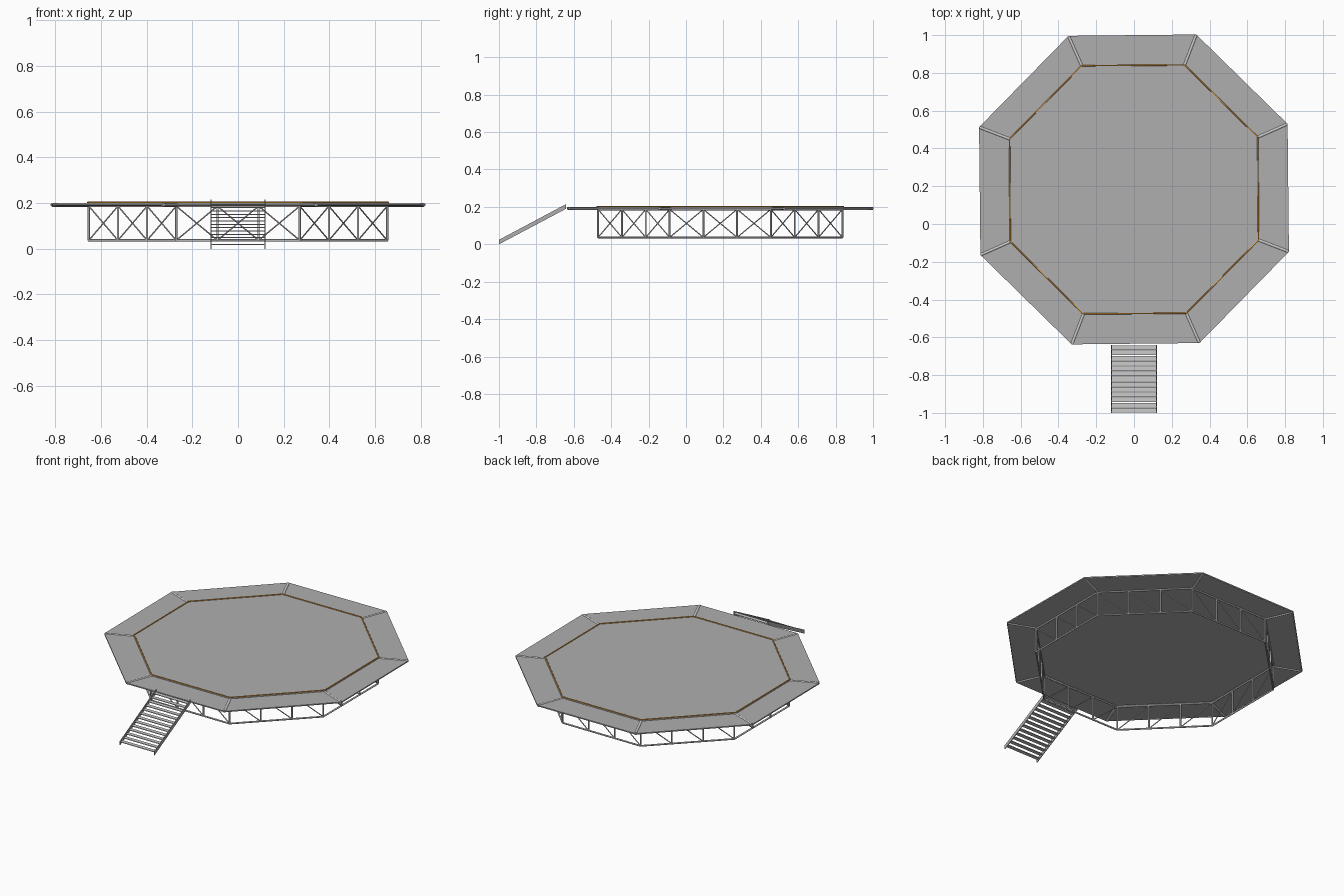
import bpy, bmesh
from math import sin, cos, radians
from mathutils import Vector, Matrix

if "Cube" in bpy.data.objects:
    bpy.data.objects.remove(bpy.data.objects["Cube"])

CY = 0.183          # octagon centre in y
R_IN, R_OUT = 0.711, 0.884


def material(name, col):
    m = bpy.data.materials.new(name)
    m.diffuse_color = (*col, 1)
    m.use_nodes = True
    m.node_tree.nodes["Principled BSDF"].inputs["Base Color"].default_value = m.diffuse_color
    return m


def octagon(r, z, twist=0.0):
    return [Vector((r * cos(radians(22.5 + 45 * i + twist)),
                    CY + r * sin(radians(22.5 + 45 * i + twist)), z)) for i in range(8)]


def finish(bm, name, smooth=False, mat=None):
    bmesh.ops.recalc_face_normals(bm, faces=bm.faces)
    me = bpy.data.meshes.new(name)
    bm.to_mesh(me)
    bm.free()
    ob = bpy.data.objects.new(name, me)
    bpy.context.collection.objects.link(ob)
    if mat:
        me.materials.append(mat)
    if smooth:
        bpy.context.view_layer.objects.active = ob
        ob.select_set(True)
        bpy.ops.object.shade_smooth_by_angle(angle=radians(50))
        ob.select_set(False)
    return ob


def tubes(name, pairs, r, mat=None, sides=10):
    bm = bmesh.new()
    for a, b in pairs:
        d = b - a
        m = Matrix.Translation((a + b) / 2) @ d.to_track_quat('Z', 'Y').to_matrix().to_4x4()
        bmesh.ops.create_cone(bm, cap_ends=True, segments=sides, radius1=r, radius2=r,
                              depth=d.length, matrix=m)
    return finish(bm, name, True, mat)


def ring_pairs(pts):
    return [(pts[i], pts[(i + 1) % 8]) for i in range(8)]


def prism(name, profile, shift, mat=None):
    bm = bmesh.new()
    f = bm.faces.new([bm.verts.new(p) for p in profile])
    ext = bmesh.ops.extrude_face_region(bm, geom=[f])
    bmesh.ops.translate(bm, vec=shift,
                        verts=[v for v in ext['geom'] if isinstance(v, bmesh.types.BMVert)])
    return finish(bm, name, mat=mat)


orange = material("orange_trim", (0.8, 0.34, 0.04))
deck_grey = material("deck_grey", (0.43, 0.43, 0.43))

# central floor
prism("floor", octagon(R_IN, 0.196, 0.4), Vector((0, 0, 0.005)), deck_grey)

# surrounding walkway, eight thin panels
bm = bmesh.new()
inner, outer = octagon(R_IN - 0.002, 0, 0.4), octagon(R_OUT, 0, 0.6)
for i in range(8):
    j = (i + 1) % 8
    quad = [inner[i], outer[i], outer[j], inner[j]]
    lo = [bm.verts.new(p + Vector((0, 0, 0.189))) for p in quad]
    hi = [bm.verts.new(p + Vector((0, 0, 0.196))) for p in quad]
    bm.faces.new(lo)
    bm.faces.new(hi)
    for k in range(4):
        n = (k + 1) % 4
        bm.faces.new([lo[k], lo[n], hi[n], hi[k]])
finish(bm, "walkway", mat=deck_grey)

# walkway edge rail and corner bars
edge = octagon(R_OUT - 0.006, 0.192, 0.6)
tubes("walkway_edge", ring_pairs(edge), 0.0038)
tubes("corner_bars", list(zip(octagon(R_IN, 0.192, 0.4), edge)), 0.008, sides=16)

# rim under the floor edge and orange trim on top
tubes("floor_rim", ring_pairs(octagon(R_IN, 0.198, 0.4)), 0.004)
tubes("orange_trim", ring_pairs(octagon(R_IN, 0.2025, 0.4)), 0.0035, orange)

# truss below: rails, posts and one diagonal per bay
low, top = octagon(R_IN - 0.004, 0.037), octagon(R_IN - 0.004, 0.187)
tubes("truss_rails", ring_pairs(low) + ring_pairs(top), 0.005)
posts, braces = [], []
for i in range(8):
    j = (i + 1) % 8
    for k in range(3):
        a, b = low[i].lerp(low[j], k / 3), low[i].lerp(low[j], (k + 1) / 3)
        ta = top[i].lerp(top[j], k / 3)
        posts.append((a, ta))
        braces.append((b, ta))
tubes("truss_posts", posts, 0.005)
tubes("truss_braces", braces, 0.003)

# stair stringers
for side, x in (("left", -0.121), ("right", 0.117)):
    profile = [Vector((x, y, z)) for y, z in
               ((-1.0, 0.0), (-1.0, 0.024), (-0.641, 0.215), (-0.641, 0.19))]
    prism(side + "_stringer", profile, Vector((0.004, 0, 0)), deck_grey)

# stair treads
bm = bmesh.new()
N = 13
for i in range(N):
    t = (i + 0.5) / N
    y, z = -1.0 + 0.359 * t, 0.012 + 0.19 * t
    bmesh.ops.create_cube(bm, size=1, matrix=Matrix.Translation((0, y, z))
                          @ Matrix.Diagonal((0.236, 0.024, 0.004, 1)))
finish(bm, "stair_treads")
